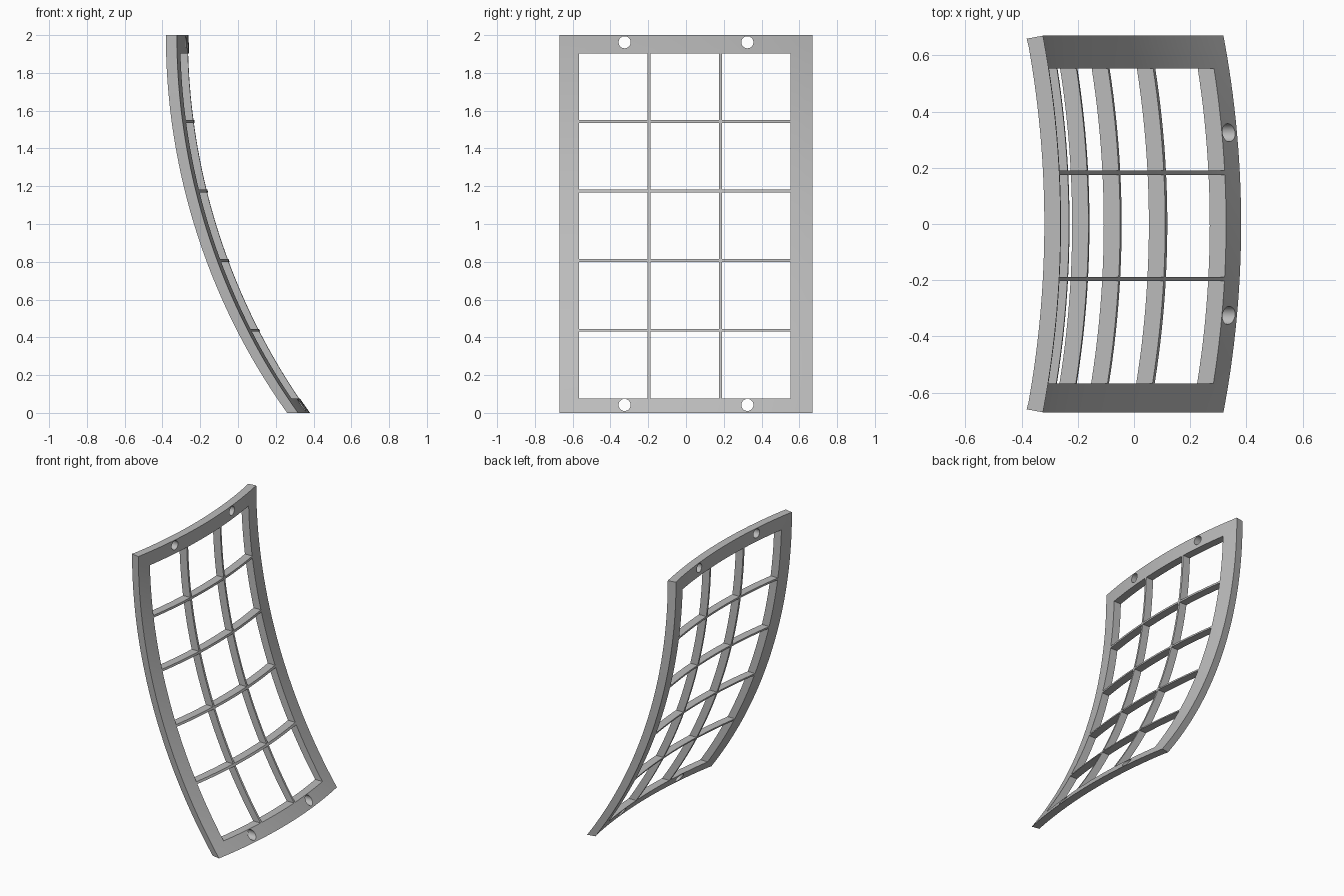
import bpy
import bmesh
import math

if "Cube" in bpy.data.objects:
    bpy.data.objects.remove(bpy.data.objects["Cube"], do_unlink=True)

HALF_WIDTH = 0.67
HEIGHT = 2.0
THICKNESS = 0.058
BAR = 0.015
ROW_RADIUS = 3.436     # lengthwise sweep
ARC_RADIUS = 3.6       # crosswise bulge

# Plain grey material
grey = bpy.data.materials.new("grey")
grey.use_nodes = True
colour = (0.5, 0.5, 0.5, 1)
grey.diffuse_color = colour
grey.node_tree.nodes["Principled BSDF"].inputs["Base Color"].default_value = colour


def surface_x(y, z):
    """Outer face of the doubly curved panel."""
    sweep = 3.175 - math.sqrt(ROW_RADIUS ** 2 - (HEIGHT - z) ** 2)
    bulge = ARC_RADIUS - math.sqrt(ARC_RADIUS ** 2 - y * y)
    return sweep - bulge


def stops(start, low, high, end, cells):
    """Edges of the frame, openings and bars along one direction."""
    size = (high - low - BAR * (cells - 1)) / cells
    result = [start]
    for i in range(cells):
        a = low + i * (size + BAR)
        result += [a, a + size]
    return result + [end]


def subdivide(edges, step):
    """Fine grid lines, with a flag telling which spans are openings."""
    lines, is_open = [edges[0]], []
    for i, (a, b) in enumerate(zip(edges, edges[1:])):
        n = max(1, math.ceil((b - a) / step))
        for k in range(1, n + 1):
            lines.append(a + (b - a) * k / n)
            is_open.append(i % 2 == 1)
    return lines, is_open


# Curved frame with its lattice of bars
ys, open_y = subdivide(stops(-HALF_WIDTH, -0.567, 0.553, HALF_WIDTH, 3), 0.05)
zs, open_z = subdivide(stops(0, 0.077, 1.903, HEIGHT, 5), 0.05)
bm = bmesh.new()
grid = [[bm.verts.new((surface_x(y, z), y, z)) for y in ys] for z in zs]
for j in range(len(open_z)):
    for i in range(len(open_y)):
        if not (open_y[i] and open_z[j]):
            bm.faces.new((grid[j][i], grid[j][i + 1],
                          grid[j + 1][i + 1], grid[j + 1][i]))
bmesh.ops.delete(bm, geom=[v for v in bm.verts if not v.link_faces], context='VERTS')

# Thicken straight back, with the two long outer sides tapering slightly
solid = bmesh.ops.extrude_face_region(bm, geom=bm.faces[:])
for v in solid["geom"]:
    if isinstance(v, bmesh.types.BMVert):
        v.co.x -= THICKNESS
        if abs(v.co.y) > HALF_WIDTH - 0.001:
            v.co.y *= 1 - THICKNESS / ARC_RADIUS
bmesh.ops.recalc_face_normals(bm, faces=bm.faces)
mesh = bpy.data.meshes.new("curved_lattice_frame")
bm.to_mesh(mesh)
bm.free()
mesh.materials.append(grey)
frame = bpy.data.objects.new("curved_lattice_frame", mesh)
bpy.context.collection.objects.link(frame)

# Mounting holes through the top and bottom rails
cutters = []
for z in (0.042, 1.962):
    for y in (-0.325, 0.325):
        bpy.ops.mesh.primitive_cylinder_add(vertices=32, radius=0.032, depth=2,
                                            location=(0, y, z),
                                            rotation=(0, math.pi / 2, 0))
        cutter = bpy.context.object
        cutter.name = "hole_cutter"
        cutter.hide_render = True
        cutter.data.materials.append(grey)
        cutters.append(cutter)
        cut = frame.modifiers.new("mounting_hole", 'BOOLEAN')
        cut.operation = 'DIFFERENCE'
        cut.solver = 'EXACT'
        cut.object = cutter

bpy.ops.object.select_all(action='DESELECT')
frame.select_set(True)
bpy.context.view_layer.objects.active = frame
for name in [m.name for m in frame.modifiers]:
    bpy.ops.object.modifier_apply(modifier=name)
for cutter in cutters:
    bpy.data.objects.remove(cutter, do_unlink=True)
bpy.ops.object.shade_smooth_by_angle(angle=math.radians(25))
